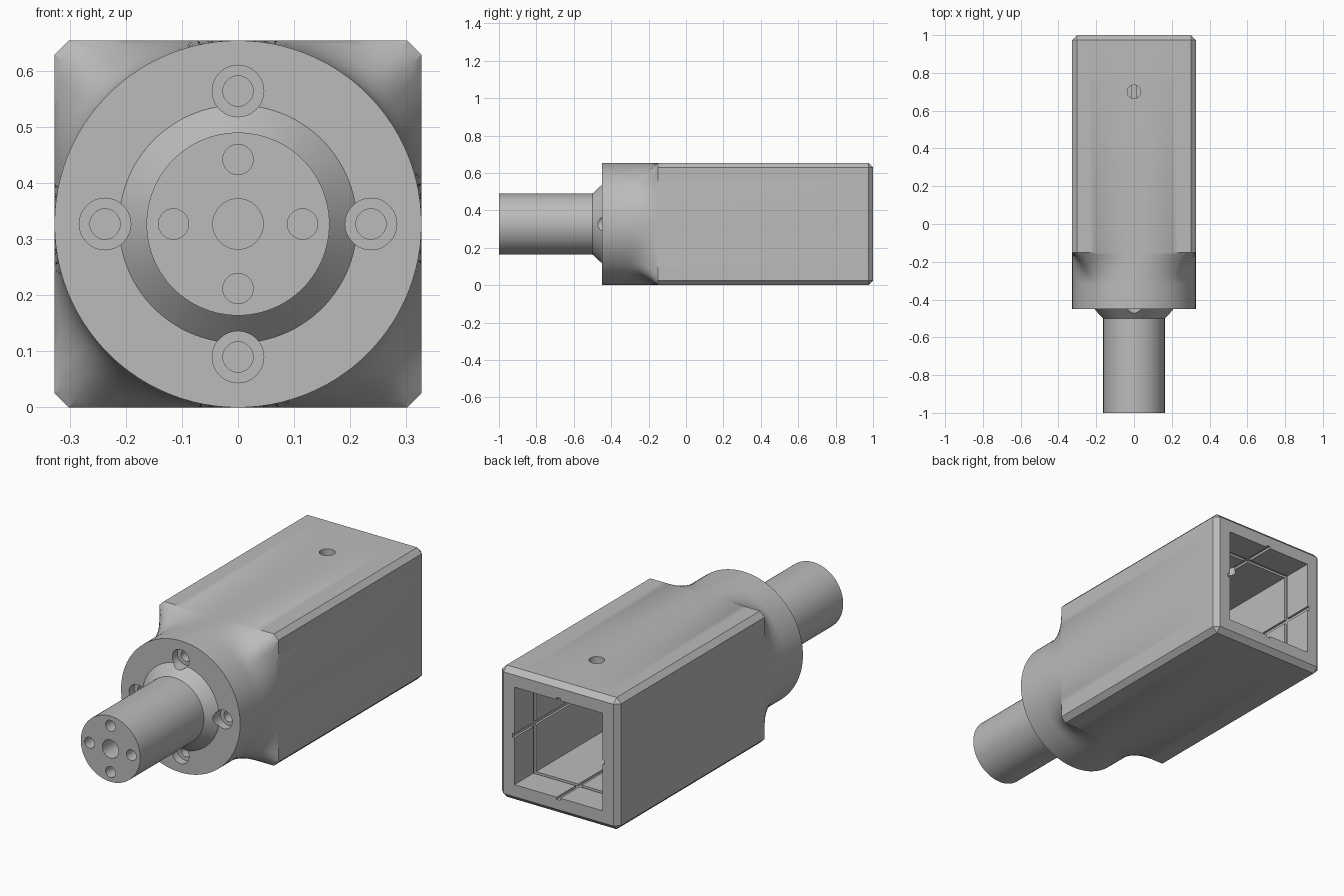
import bpy, bmesh
from math import cos, sin, atan2, pi

if "Cube" in bpy.data.objects:
    bpy.data.objects.remove(bpy.data.objects["Cube"])

HALF = 0.327      # half width of the square housing, and flange radius
CHAMFER = 0.025
MID = HALF        # height of the long axis

grey = bpy.data.materials.new("machined_grey")
grey.use_nodes = True
grey.diffuse_color = (0.5, 0.5, 0.5, 1)
grey.node_tree.nodes["Principled BSDF"].inputs["Base Color"].default_value = (0.5, 0.5, 0.5, 1)

# Angles that hit the chamfered corners of the square exactly
corner = atan2(HALF - CHAMFER, HALF)
angles = []
for q in range(4):
    base = q * pi / 2
    angles += [base - corner + 2 * corner * i / 24 for i in range(24)]
    angles += [base + corner, base + pi / 4]


def circle(r):
    return [(r * cos(a), r * sin(a)) for a in angles]


def square():
    pts = []
    for a in angles:
        c, s = cos(a), sin(a)
        k = 1 / max(abs(c) / HALF, abs(s) / HALF,
                    (abs(c) + abs(s)) / (2 * HALF - CHAMFER))
        pts.append((c * k, s * k))
    return pts


def clamp(v):
    lim = HALF - CHAMFER
    return max(-lim, min(lim, v))


# Cross-sections: shaft, cone, flange, blend to square, housing, rear chamfer
sections = [(-1, circle(0.163)), (-0.5, circle(0.163)), (-0.45, circle(0.212)),
            (-0.45, circle(HALF))]
STEPS = 12
for i in range(STEPS + 1):
    t = i / STEPS
    blend = [(a + (c - a) * t * t, b + (d - b) * t * t)
             for (a, b), (c, d) in zip(circle(HALF), square())]
    sections.append((-0.32 + 0.17 * t, blend))
sections.append((1 - CHAMFER, square()))
sections.append((1, [(clamp(x), clamp(z)) for x, z in square()]))

bm = bmesh.new()
rings = [[bm.verts.new((x, y, z + MID)) for x, z in pts] for y, pts in sections]
n = len(angles)
for lower, upper in zip(rings, rings[1:]):
    for i in range(n):
        j = (i + 1) % n
        bm.faces.new((lower[i], lower[j], upper[j], upper[i]))
bm.faces.new(rings[0])
bm.faces.new(rings[-1])
bmesh.ops.remove_doubles(bm, verts=bm.verts, dist=1e-5)
bmesh.ops.recalc_face_normals(bm, faces=bm.faces)
mesh = bpy.data.meshes.new("spindle_housing")
bm.to_mesh(mesh)
bm.free()
mesh.materials.append(grey)
body = bpy.data.objects.new("spindle_housing", mesh)
bpy.context.collection.objects.link(body)


def cut(cutter):
    """Subtract the cutter from the housing and remove it."""
    cutter.hide_render = True
    cutter.data.materials.append(grey)
    bpy.ops.object.select_all(action='DESELECT')
    body.select_set(True)
    bpy.context.view_layer.objects.active = body
    mod = body.modifiers.new("cut", 'BOOLEAN')
    mod.operation = 'DIFFERENCE'
    mod.solver = 'EXACT'
    mod.object = cutter
    bpy.ops.object.modifier_apply(modifier=mod.name)
    bpy.data.objects.remove(cutter)


def drill(x, z, r, y0, y1):
    bpy.ops.mesh.primitive_cylinder_add(vertices=32, radius=r, depth=y1 - y0,
                                        location=(x, (y0 + y1) / 2, z + MID),
                                        rotation=(pi / 2, 0, 0))
    cut(bpy.context.object)


def mill(half_x, half_z, y0, y1):
    bpy.ops.mesh.primitive_cube_add(size=2, location=(0, (y0 + y1) / 2, MID))
    box = bpy.context.object
    box.scale = (half_x, (y1 - y0) / 2, half_z)
    cut(box)


# Rear cavity with lengthwise and ring grooves in its walls
INNER, GROOVE = 0.242, 0.253
mill(INNER, INNER, -0.1, 1.1)
mill(0.01, GROOVE, -0.09, 1.12)
mill(GROOVE, 0.01, -0.09, 1.12)
mill(GROOVE, GROOVE, 0.83, 0.85)

# Hole through the top wall
bpy.ops.mesh.primitive_cylinder_add(vertices=32, radius=0.036, depth=0.3,
                                    location=(0, 0.7, 2 * MID))
cut(bpy.context.object)

# Counterbored flange holes, shaft end holes and centre bore
for dx, dz in ((1, 0), (0, 1), (-1, 0), (0, -1)):
    drill(dx * 0.237, dz * 0.237, 0.046, -0.55, -0.41)
    drill(dx * 0.237, dz * 0.237, 0.027, -0.54, -0.33)
    drill(dx * 0.115, dz * 0.115, 0.027, -1.1, -0.9)
drill(0, 0, 0.045, -1.1, -0.85)

bpy.ops.object.select_all(action='DESELECT')
body.select_set(True)
bpy.context.view_layer.objects.active = body
bpy.ops.object.shade_smooth_by_angle(angle=pi / 6)
